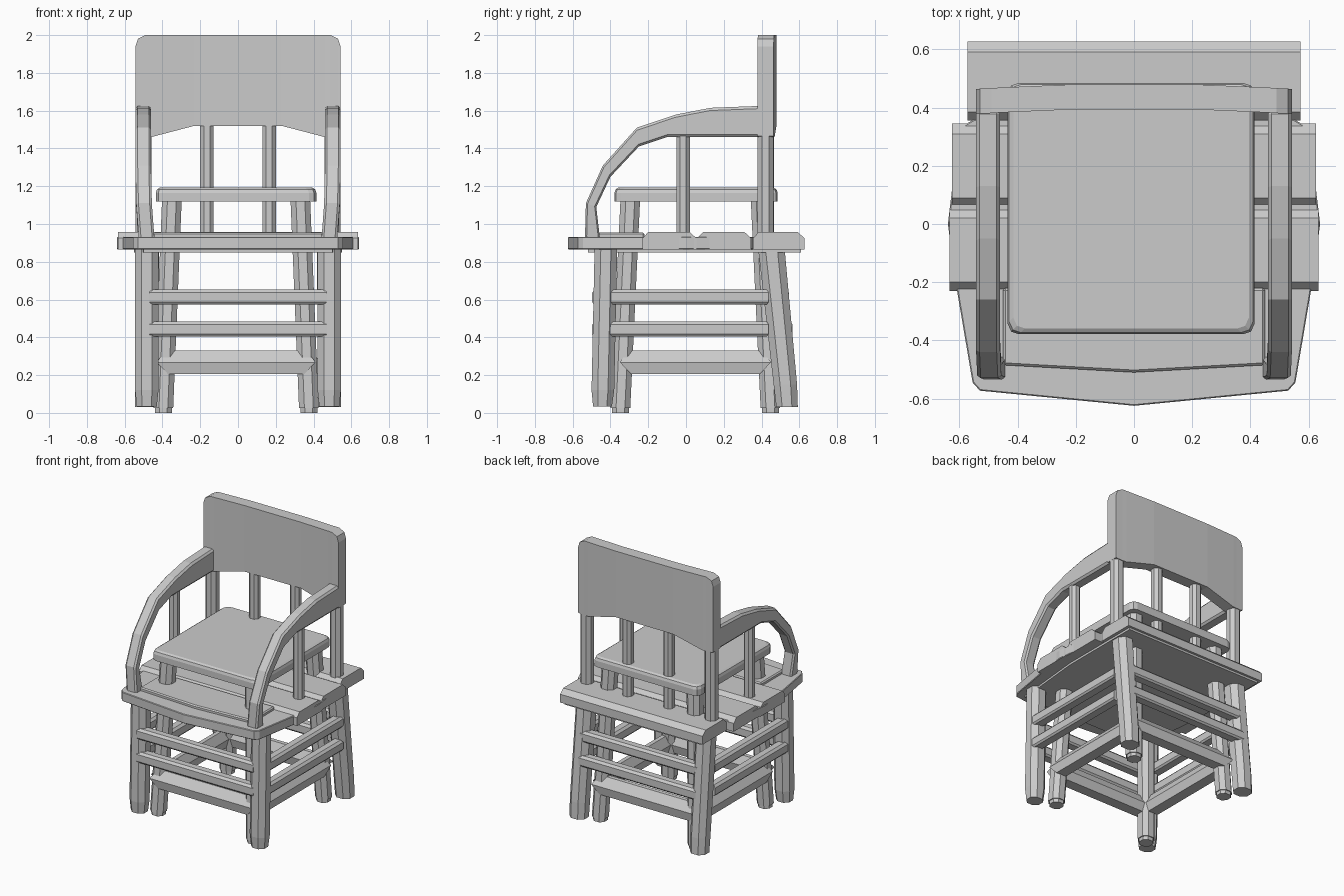
import bpy, bmesh, math

if "Cube" in bpy.data.objects:
    bpy.data.objects.remove(bpy.data.objects["Cube"])


def finish(name, bm, bevel=0.0):
    bmesh.ops.recalc_face_normals(bm, faces=bm.faces)
    me = bpy.data.meshes.new(name)
    bm.to_mesh(me)
    bm.free()
    ob = bpy.data.objects.new(name, me)
    bpy.context.collection.objects.link(ob)
    if bevel:
        m = ob.modifiers.new("bevel", 'BEVEL')
        m.width = bevel
        m.segments = 1
        m.limit_method = 'ANGLE'
        m.angle_limit = math.radians(50)
    return ob


def loft(name, sections, bevel=0.0):
    """Skin a row of cross-sections and cap both ends."""
    bm = bmesh.new()
    rows = [[bm.verts.new(p) for p in s] for s in sections]
    n = len(rows[0])
    for a, b in zip(rows, rows[1:]):
        for i in range(n):
            j = (i + 1) % n
            bm.faces.new((a[i], a[j], b[j], b[i]))
    bm.faces.new(rows[0][::-1])
    bm.faces.new(rows[-1])
    return finish(name, bm, bevel)


def plate(name, outline, z0, z1, bevel=0.0):
    return loft(name, [[(x, y, z) for x, y in outline] for z in (z0, z1)], bevel)


def leg(name, stations):
    """Eight-sided leg through (x, y, z, half width x, half width y)."""
    k = 0.45
    shape = [(1, -k), (1, k), (k, 1), (-k, 1), (-1, k), (-1, -k), (-k, -1), (k, -1)]
    return loft(name, [[(x + a * u, y + b * v, z) for u, v in shape]
                       for x, y, z, a, b in stations])


def bars(name, cx, cy, lx, ly, x_out, front, back, profile):
    """Four rails set on the outer faces of the legs.
    profile is (inset from outer face, z, shortening of the end)."""
    for side, s in (("left", -1), ("right", 1)):
        loft(name + "_" + side, [[(cx + s * (x_out - d), cy + e * (ly - c), z)
                                  for d, z, c in profile] for e in (-1, 1)])
    for side, y, s in (("front", front, -1), ("back", back, 1)):
        loft(name + "_" + side, [[(cx + e * (lx - c), y - s * d, z)
                                  for d, z, c in profile] for e in (-1, 1)])


def mirrored(right):
    """Full outline from its right half, front to back."""
    return right + [(-x, y) for x, y in reversed(right) if x]


# seat base board with pointed front, and lower frame under it
plate("seat_base", mirrored([(0, -0.625), (0.53, -0.573), (0.555, -0.545), (0.61, -0.22),
                             (0.64, 0.0), (0.60, 0.33), (0.55, 0.36)]), 0.865, 0.932, 0.004)
plate("seat_underframe", mirrored([(0.50, -0.52), (0.55, 0.0), (0.55, 0.61)]), 0.85, 0.875)

# chamfered seat planks
for name, hx, y0, y1 in (("plank_front", 0.635, -0.23, 0.055), ("plank_middle", 0.625, 0.06, 0.345),
                         ("plank_back", 0.573, 0.355, 0.627)):
    prof = [(y0, 0.865), (y1, 0.865), (y1, 0.925), (y1 - 0.035, 0.957),
            (y0 + 0.03, 0.957), (y0, 0.925)]
    loft(name, [[(x, y, z) for y, z in prof] for x in (-hx, hx)])
plate("seat_front_panel", mirrored([(0, -0.51), (0.45, -0.485), (0.45, -0.22)]), 0.92, 0.955, 0.008)

# curved backrest
half = [(0.543, 1.465, 1.94, 0.378), (0.53, 1.462, 1.98, 0.379), (0.49, 1.46, 2.0, 0.381),
        (0.46, 1.46, 2.0, 0.383), (0.23, 1.52, 2.0, 0.393)]
cols = [(-x, b, t, y) for x, b, t, y in half] + half[::-1]
loft("backrest", [[(x, y, b), (x, y, t), (x, y + 0.086, t), (x, y + 0.086, b)]
                  for x, b, t, y in cols])

# armrests: outer (y, z), inner (y, z), x shift
arm = [((-0.535, 0.92), (-0.455, 0.92), -0.018), ((-0.53, 1.11), (-0.475, 1.09), -0.004),
       ((-0.44, 1.31), (-0.40, 1.25), 0), ((-0.26, 1.51), (-0.25, 1.41), 0),
       ((-0.05, 1.58), (-0.10, 1.46), 0), ((0.13, 1.615), (0.10, 1.46), 0),
       ((0.39, 1.625), (0.39, 1.46), 0)]
for side, s in (("left", -1), ("right", 1)):
    loft("armrest_" + side, [[(s * (0.46 + d), *o), (s * (0.543 + d), *o),
                              (s * (0.543 + d), *i), (s * (0.46 + d), *i)]
                             for o, i, d in arm], 0.012)
    # spindles under the arm and back
    for name, x, y, r in (("arm_spindle_", 0.50, -0.015, 0.035), ("back_post_", 0.50, 0.42, 0.042),
                          ("back_spindle_", 0.165, 0.43, 0.035)):
        leg(name + side, [(s * x, y, 0.92, r, r), (s * x, y, 1.53 if x < 0.3 else 1.48, r, r)])
    # chair legs
    leg("front_leg_" + side, [(s * 0.483, -0.442, 0.035, 0.053, 0.05),
                              (s * 0.483, -0.440, 0.12, 0.062, 0.06),
                              (s * 0.483, -0.424, 0.87, 0.062, 0.06)])
    leg("back_leg_" + side, [(s * 0.484, 0.535, 0.03, 0.06, 0.057),
                             (s * 0.484, 0.526, 0.15, 0.062, 0.062),
                             (s * 0.48, 0.452, 0.87, 0.062, 0.07)])

# chair stretchers, flush with the outside of the legs
for i, z in enumerate((0.405, 0.575)):
    bars("chair_stretcher_%d" % i, 0, 0.008, 0.47, 0.43, 0.54, -0.497, 0.565 - 0.02 * i,
         [(0.01, z, 0.01), (0, z + 0.012, 0), (0, z + 0.062, 0), (0.015, z + 0.078, 0.01),
          (0.06, z + 0.078, 0.01), (0.075, z + 0.062, 0), (0.075, z + 0.012, 0), (0.065, z, 0.01)])

# inner stool: seat, splayed legs and pointed lower rails
CX, CY = -0.01, 0.053


def stool_outline(d):
    r = [(0.385 - d, -0.432 + d), (0.412 - d, -0.423 + d), (0.425 - d, -0.395 + d),
         (0.425 - d, 0.395 - d), (0.412 - d, 0.423 - d), (0.385 - d, 0.432 - d)]
    return [(CX + x, CY + y) for x, y in mirrored(r)]


loft("stool_seat", [[(x, y, z) for x, y in stool_outline(d)]
                    for d, z in ((0, 1.12), (0, 1.165), (0.006, 1.183), (0.02, 1.192))])
for sx in (-1, 1):
    for sy in (-1, 1):
        bx, by = CX + sx * 0.385, 0.05 + sy * 0.397
        tx, ty = CX + sx * 0.34, 0.05 + sy * 0.345
        name = "stool_leg_%s_%s" % ("left" if sx < 0 else "right", "front" if sy < 0 else "back")
        leg(name, [(bx, by, 0.025, 0.052, 0.052), (tx, ty, 1.13, 0.052, 0.052)])
        leg(name + "_foot", [(bx, by, 0, 0.045, 0.045), (bx, by, 0.04, 0.045, 0.045)])
bars("stool_rail", CX, 0.05, 0.42, 0.40, 0.445, -0.405, 0.505,
     [(0.012, 0.205, 0.06), (0, 0.268, 0), (0.045, 0.33, 0.045),
      (0.075, 0.33, 0.045), (0.105, 0.268, 0), (0.09, 0.205, 0.06)])
